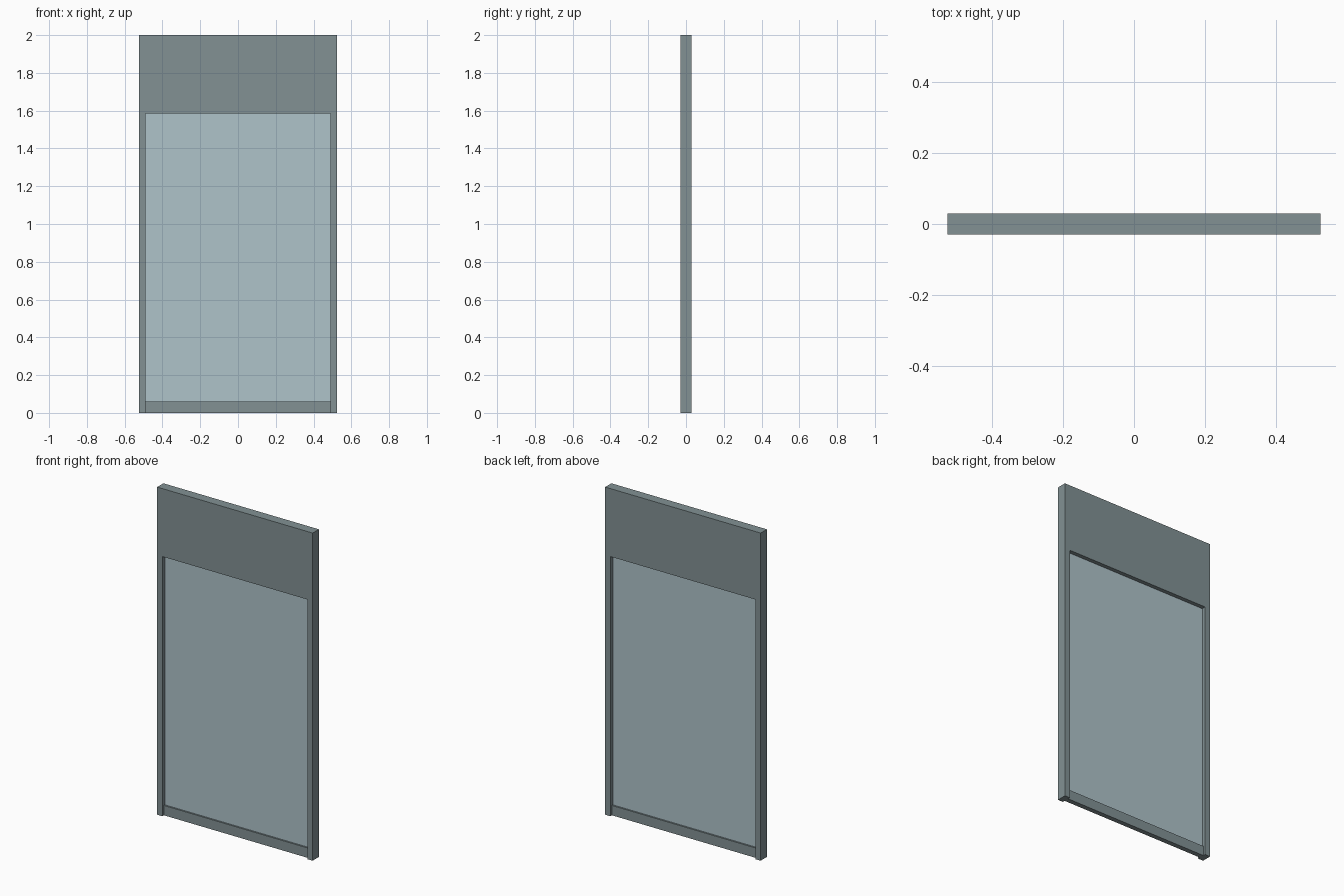
import bpy
import bmesh

cube = bpy.data.objects.get("Cube")
if cube:
    bpy.data.objects.remove(cube, do_unlink=True)

WIDTH, HEIGHT, DEPTH = 1.05, 2.0, 0.06
OPEN_HALF, OPEN_TOP = 0.49, 1.585
RAIL_TOP, RAIL_DEPTH, GLASS_DEPTH = 0.06, 0.03, 0.01


def make_material(name, color):
    mat = bpy.data.materials.new(name)
    mat.use_nodes = True
    mat.diffuse_color = color
    mat.node_tree.nodes["Principled BSDF"].inputs["Base Color"].default_value = color
    return mat


def add_object(name, bm, mat):
    bmesh.ops.recalc_face_normals(bm, faces=bm.faces)
    mesh = bpy.data.meshes.new(name)
    bm.to_mesh(mesh)
    bm.free()
    mesh.materials.append(mat)
    obj = bpy.data.objects.new(name, mesh)
    bpy.context.collection.objects.link(obj)
    return obj


def extrude_profile(name, points, depth, mat):
    """Extrude an x-z outline through the depth, centred on y = 0."""
    bm = bmesh.new()
    face = bm.faces.new([bm.verts.new((x, -depth / 2, z)) for x, z in points])
    result = bmesh.ops.extrude_face_region(bm, geom=[face])
    moved = [v for v in result["geom"] if isinstance(v, bmesh.types.BMVert)]
    bmesh.ops.translate(bm, verts=moved, vec=(0, depth, 0))
    return add_object(name, bm, mat)


def rectangle(half, low, high):
    return [(-half, low), (half, low), (half, high), (-half, high)]


frame_grey = make_material("frame_grey", (0.223, 0.283, 0.296, 1))
glass_blue = make_material("pale_blue_glass", (0.429, 0.546, 0.591, 1))

# Surround: two jambs and the deep header in one outline
right_side = [(OPEN_HALF, OPEN_TOP), (OPEN_HALF, 0), (WIDTH / 2, 0), (WIDTH / 2, HEIGHT)]
left_side = [(-x, z) for x, z in reversed(right_side)]
extrude_profile("door_surround", right_side + left_side, DEPTH, frame_grey)

# Recessed rail along the floor
extrude_profile("bottom_rail", rectangle(OPEN_HALF, 0, RAIL_TOP), RAIL_DEPTH, frame_grey)

# Thin pane filling the opening
extrude_profile("glass_pane", rectangle(OPEN_HALF, RAIL_TOP, OPEN_TOP), GLASS_DEPTH, glass_blue)
